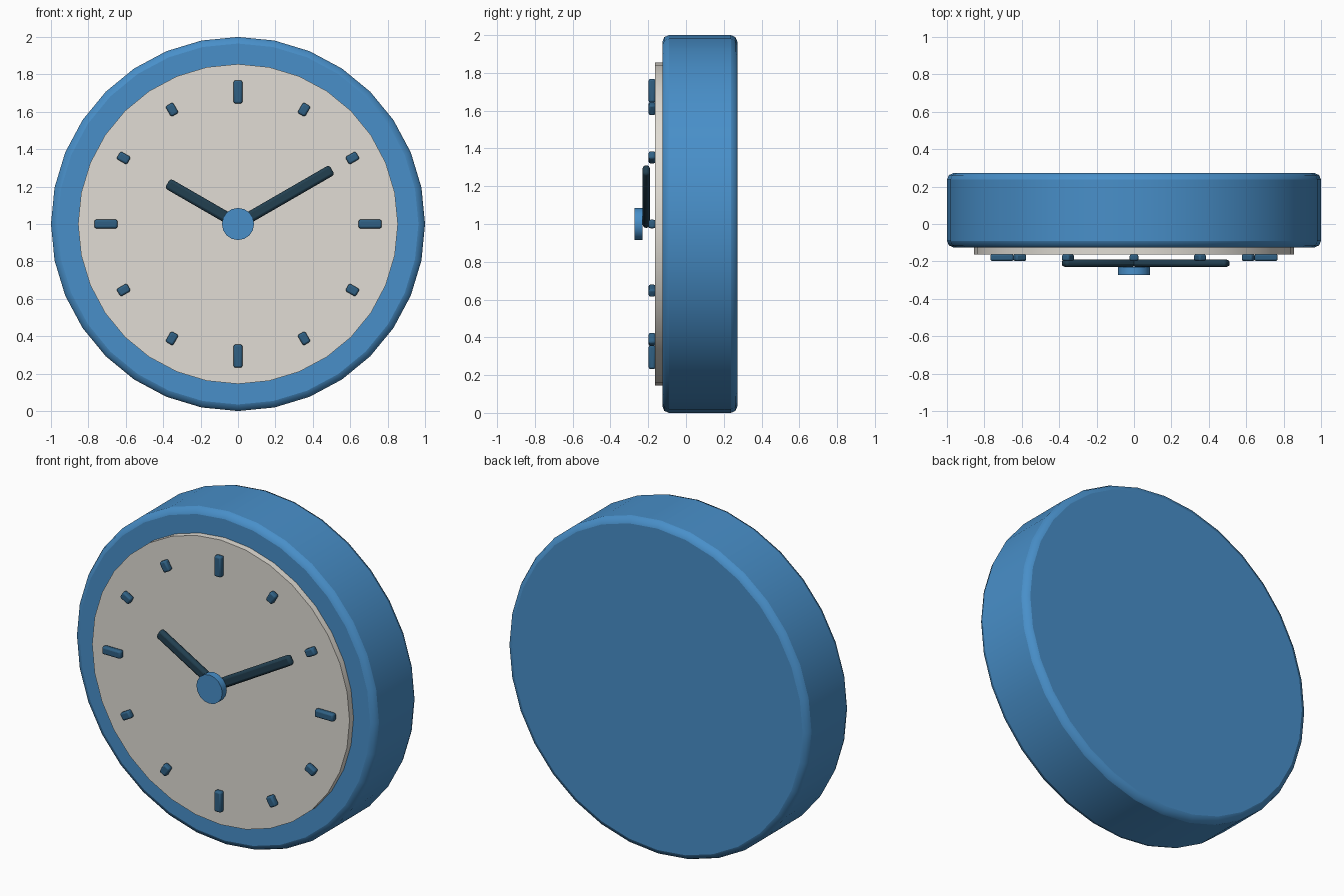
import bpy, math
from mathutils import Matrix, Vector

if "Cube" in bpy.data.objects:
    bpy.data.objects.remove(bpy.data.objects["Cube"])

CENTRE_Z = 1.0


def material(name, rgb):
    m = bpy.data.materials.new(name)
    m.diffuse_color = (*rgb, 1)
    m.use_nodes = True
    m.node_tree.nodes["Principled BSDF"].inputs["Base Color"].default_value = m.diffuse_color
    return m


BLUE = material("blue", (0.065, 0.275, 0.584))
CREAM = material("cream", (0.75, 0.72, 0.66))
NAVY = material("dark blue", (0.029, 0.118, 0.23))
INK = material("blue black", (0.016, 0.05, 0.08))


def finish(ob, name, mat, bevel=0, segments=2):
    ob.name = name
    ob.data.materials.append(mat)
    if bevel:
        mod = ob.modifiers.new("bevel", 'BEVEL')
        mod.width = bevel
        mod.segments = segments
        mod.limit_method = 'ANGLE'
        mod.angle_limit = math.radians(40)
    bpy.ops.object.shade_smooth_by_angle(angle=math.radians(35))
    return ob


def disc(name, radius, y0, y1, sides, mat, bevel=0):
    bpy.ops.mesh.primitive_cylinder_add(
        vertices=sides, radius=radius, depth=y1 - y0,
        location=(0, (y0 + y1) / 2, CENTRE_Z), rotation=(math.pi / 2, 0, 0))
    return finish(bpy.context.object, name, mat, bevel)


def bar(name, hour, r0, r1, width, y0, y1, mat, bevel):
    """Bar pointing outwards along a clock hour."""
    a = math.radians(30 * hour)
    r = (r0 + r1) / 2
    bpy.ops.mesh.primitive_cube_add(size=1)
    ob = bpy.context.object
    ob.data.transform(Matrix.Diagonal((width, y1 - y0, r1 - r0, 1)))
    ob.location = Vector((r * math.sin(a), (y0 + y1) / 2, CENTRE_Z + r * math.cos(a)))
    ob.rotation_euler = (0, a, 0)
    return finish(ob, name, mat, bevel)


# Case and dial
disc("case", 1.0, -0.125, 0.272, 32, BLUE, 0.035)
disc("dial", 0.855, -0.163, -0.125, 32, CREAM)

# Hour markers, longer at the quarters
for h in range(12):
    half = 0.062 if h % 3 == 0 else 0.032
    bar(f"hour_marker_{h or 12}", h, 0.706 - half, 0.706 + half, 0.046,
        -0.198, -0.162, NAVY, 0.01)

# Hands and centre cap
bar("hour_hand", 10, 0, 0.435, 0.06, -0.229, -0.191, INK, 0.015)
bar("minute_hand", 2, 0, 0.58, 0.06, -0.229, -0.191, INK, 0.015)
disc("centre_cap", 0.086, -0.272, -0.229, 16, BLUE)
